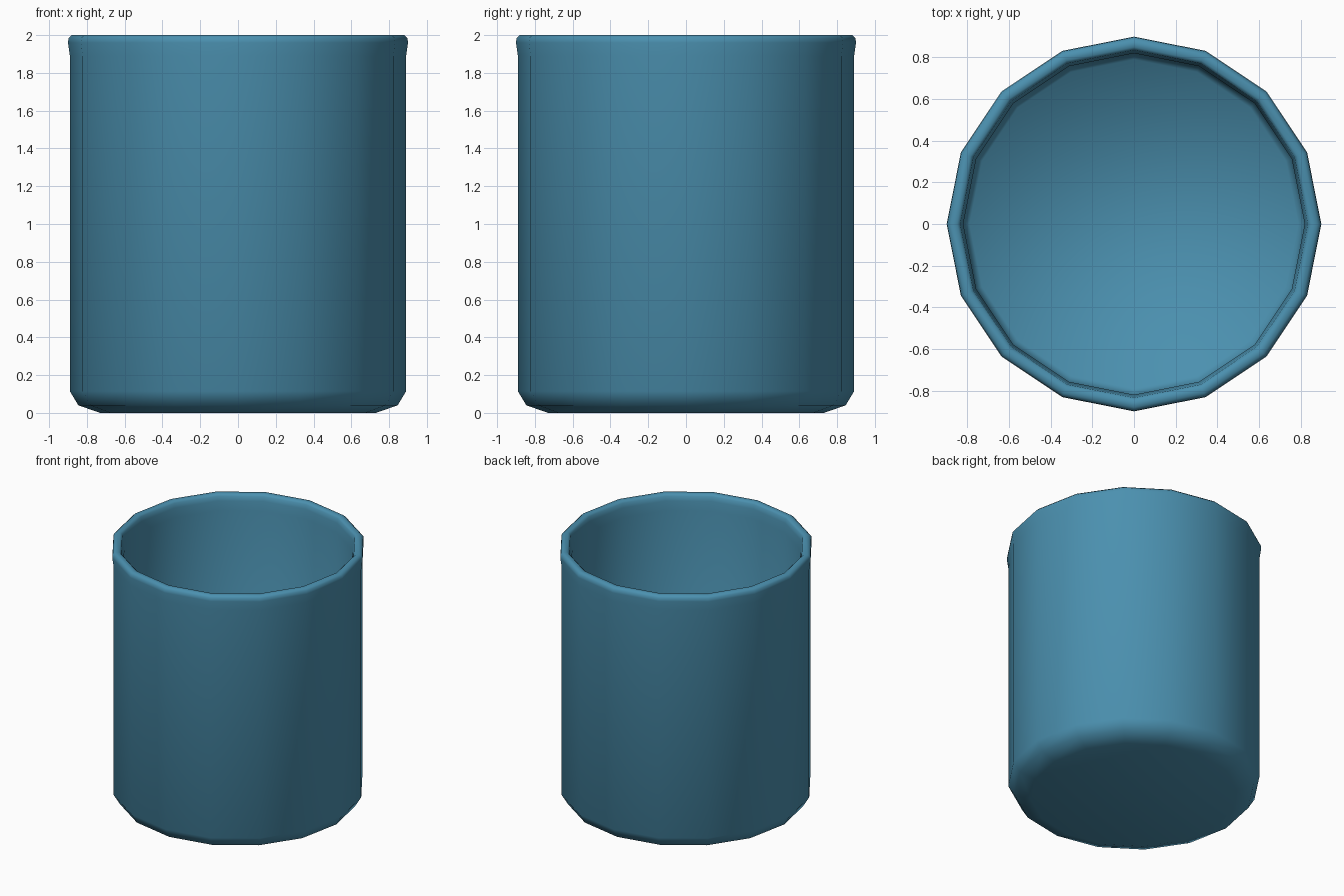
import bpy, bmesh, math

if "Cube" in bpy.data.objects:
    bpy.data.objects.remove(bpy.data.objects["Cube"])

SIDES = 16

# Cup wall profile (radius, height): outer base, wall, rolled rim, inner wall, inner floor
profile = [
    (0.73, 0.0), (0.845, 0.04), (0.89, 0.115), (0.89, 1.89), (0.9, 1.96),
    (0.897, 1.985), (0.88, 2.0), (0.85, 2.0), (0.835, 1.985), (0.83, 1.95),
    (0.82, 1.88), (0.82, 0.14), (0.79, 0.09),
]

bm = bmesh.new()
rings = []
for r, z in profile:
    rings.append([bm.verts.new((r * math.cos(2 * math.pi * i / SIDES),
                                r * math.sin(2 * math.pi * i / SIDES), z))
                  for i in range(SIDES)])
for a, b in zip(rings, rings[1:]):
    for i in range(SIDES):
        j = (i + 1) % SIDES
        bm.faces.new((a[i], a[j], b[j], b[i]))

# Underside and inner floor
bm.faces.new(rings[0][::-1])
bm.faces.new(rings[-1])
bmesh.ops.recalc_face_normals(bm, faces=bm.faces)

mesh = bpy.data.meshes.new("cup")
bm.to_mesh(mesh)
bm.free()
mesh.shade_smooth()
cup = bpy.data.objects.new("cup", mesh)
bpy.context.collection.objects.link(cup)

# Blue glaze
glaze = bpy.data.materials.new("blue_glaze")
glaze.diffuse_color = (0.07, 0.28, 0.43, 1)
glaze.use_nodes = True
glaze.node_tree.nodes["Principled BSDF"].inputs["Base Color"].default_value = glaze.diffuse_color
mesh.materials.append(glaze)
